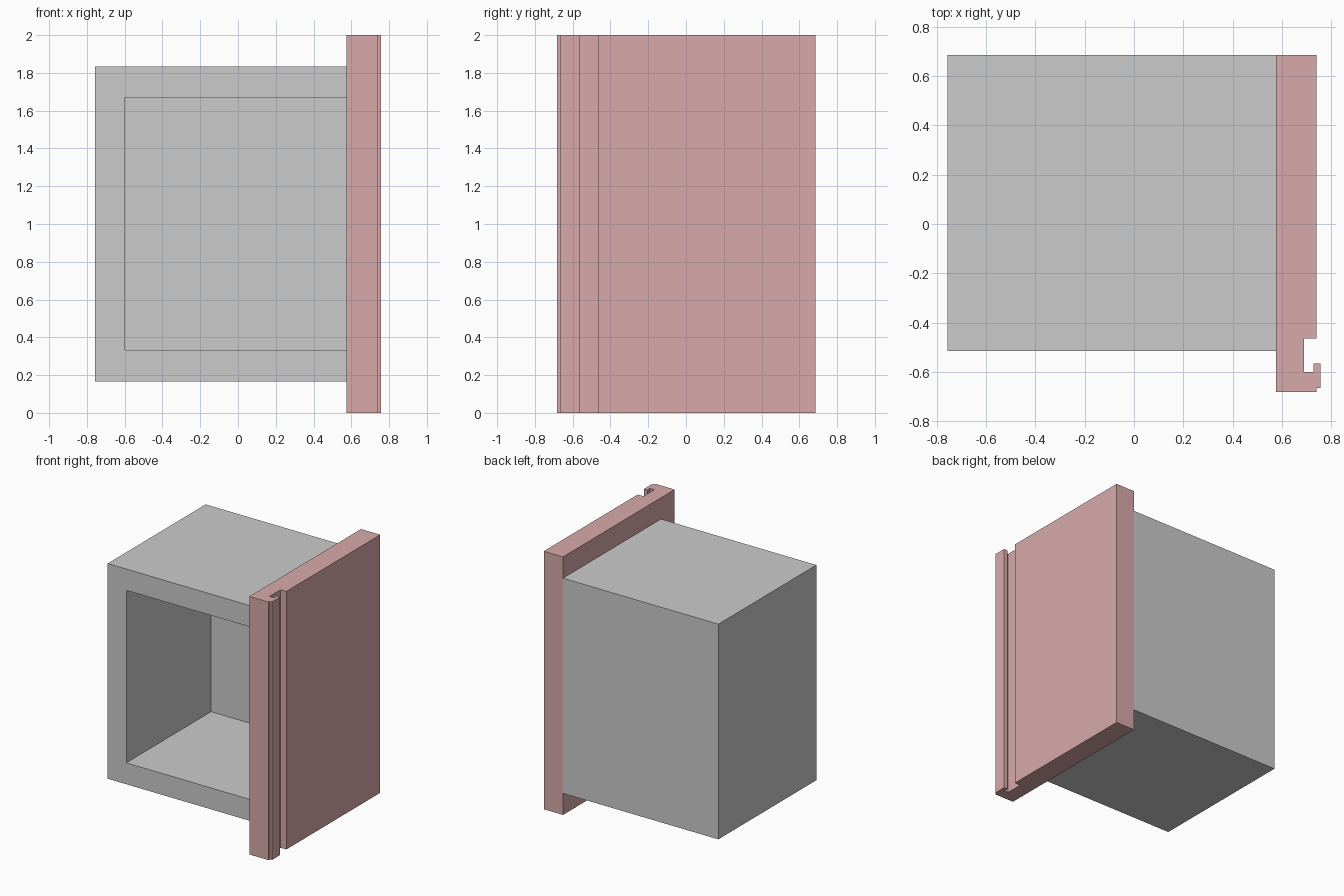
import bpy, bmesh

if "Cube" in bpy.data.objects:
    bpy.data.objects.remove(bpy.data.objects["Cube"])


def prism(name, outline, z0, z1):
    """Extrude a closed xy outline from z0 up to z1."""
    bm = bmesh.new()
    face = bm.faces.new([bm.verts.new((x, y, z0)) for x, y in outline])
    top = bmesh.ops.extrude_face_region(bm, geom=[face])["geom"]
    bmesh.ops.translate(bm, vec=(0, 0, z1 - z0),
                        verts=[v for v in top if isinstance(v, bmesh.types.BMVert)])
    bmesh.ops.recalc_face_normals(bm, faces=bm.faces)
    mesh = bpy.data.meshes.new(name)
    bm.to_mesh(mesh)
    bm.free()
    obj = bpy.data.objects.new(name, mesh)
    bpy.context.collection.objects.link(obj)
    return obj


def rect(x0, x1, y0, y1):
    return [(x0, y0), (x1, y0), (x1, y1), (x0, y1)]


# Cabinet body: open at the front and on the side closed by the panel
body = prism("cabinet_body", rect(-0.757, 0.575, -0.515, 0.685), 0.167, 1.835)
cutter = prism("cavity_cutter", rect(-0.597, 0.8, -0.8, 0.523), 0.333, 1.67)
cutter.hide_render = True
cutter.hide_set(True)
cut = body.modifiers.new("cavity", "BOOLEAN")
cut.operation = "DIFFERENCE"
cut.solver = "EXACT"
cut.object = cutter

# Side panel with a hooked finger-pull groove near its front edge
panel = prism("side_panel", [
    (0.575, -0.682), (0.740, -0.682), (0.740, -0.665), (0.757, -0.665),
    (0.757, -0.565), (0.727, -0.565), (0.727, -0.600), (0.690, -0.600),
    (0.690, -0.465), (0.740, -0.465), (0.740, 0.685), (0.575, 0.685)], 0.0, 2.0)
mat = bpy.data.materials.new("panel_red_brown")
mat.diffuse_color = (0.69, 0.40, 0.40, 1)
mat.use_nodes = True
mat.node_tree.nodes["Principled BSDF"].inputs["Base Color"].default_value = mat.diffuse_color
panel.data.materials.append(mat)
